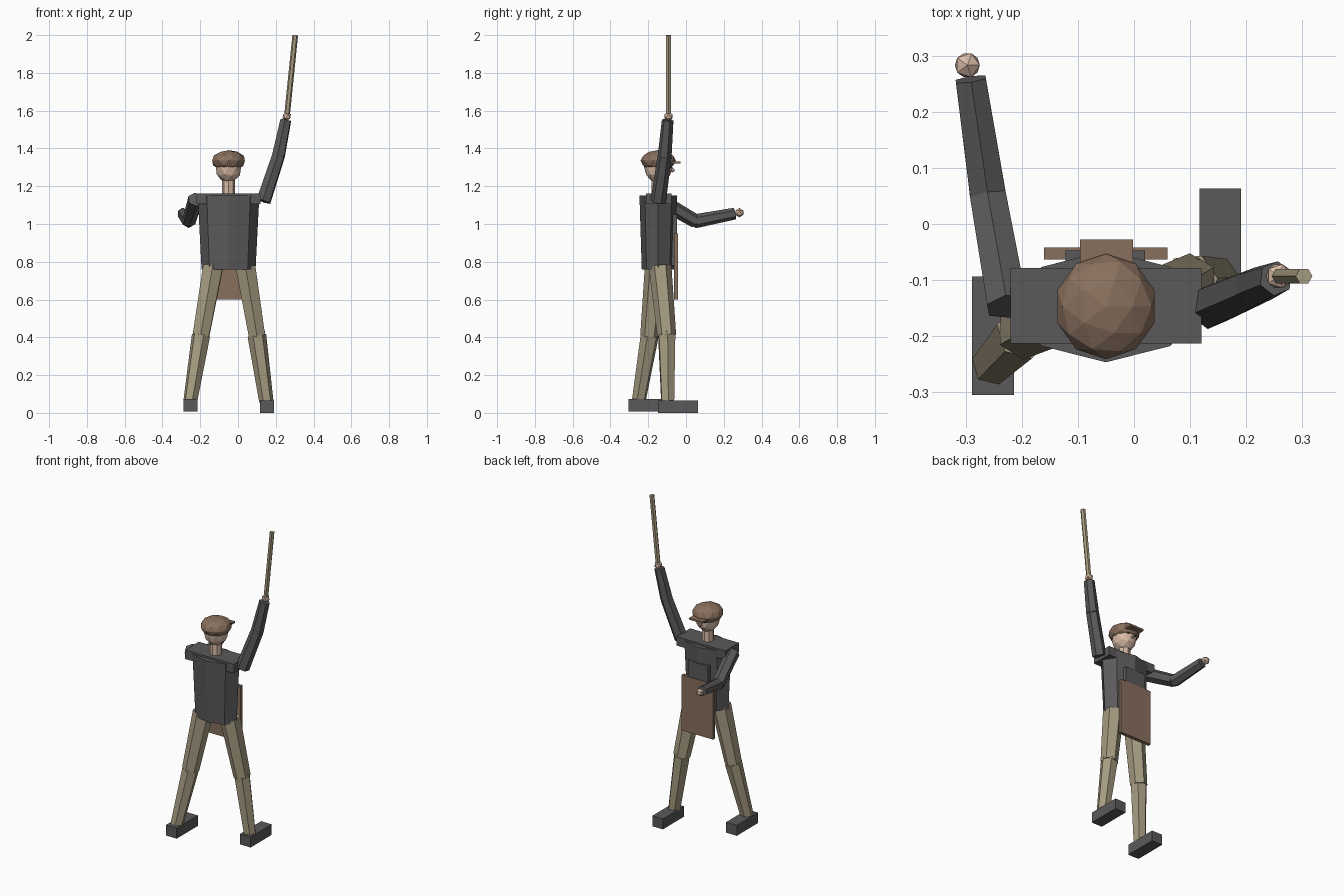
import bpy, bmesh, math
from mathutils import Vector, Matrix

if "Cube" in bpy.data.objects:
    bpy.data.objects.remove(bpy.data.objects["Cube"], do_unlink=True)


def material(name, rgb):
    m = bpy.data.materials.new(name)
    m.use_nodes = True
    m.diffuse_color = (*rgb, 1)
    m.node_tree.nodes["Principled BSDF"].inputs["Base Color"].default_value = (*rgb, 1)
    return m


GREY = material("dark grey cloth", (0.105, 0.10, 0.10))
TAN = material("tan cloth", (0.38, 0.33, 0.22))
BROWN = material("brown leather", (0.25, 0.162, 0.11))
SKIN = material("skin", (0.70, 0.50, 0.39))
WOOD = material("pale wood", (0.40, 0.34, 0.22))
BLACK = material("eye black", (0.02, 0.02, 0.02))


def finish(name, bm, mat):
    mesh = bpy.data.meshes.new(name)
    bm.to_mesh(mesh)
    bm.free()
    mesh.materials.append(mat)
    ob = bpy.data.objects.new(name, mesh)
    bpy.context.collection.objects.link(ob)
    return ob


def box(name, low, high, mat):
    low, high = Vector(low), Vector(high)
    bm = bmesh.new()
    bmesh.ops.create_cube(bm, size=1)
    bmesh.ops.scale(bm, vec=high - low, verts=bm.verts)
    bmesh.ops.translate(bm, vec=(low + high) / 2, verts=bm.verts)
    return finish(name, bm, mat)


def ball(name, centre, radii, mat, detail=1):
    bm = bmesh.new()
    bmesh.ops.create_icosphere(bm, subdivisions=detail, radius=1)
    bmesh.ops.scale(bm, vec=radii, verts=bm.verts)
    bmesh.ops.translate(bm, vec=centre, verts=bm.verts)
    return finish(name, bm, mat)


def rod(name, start, end, r1, r2, mat, sides=6):
    start, end = Vector(start), Vector(end)
    axis = end - start
    bm = bmesh.new()
    bmesh.ops.create_cone(bm, cap_ends=True, segments=sides, radius1=r1,
                          radius2=r2, depth=axis.length)
    turn = axis.to_track_quat('Z', 'Y').to_matrix().to_4x4()
    bm.transform(Matrix.Translation((start + end) / 2) @ turn)
    return finish(name, bm, mat)


def limb(name, parts, points, radii, mat):
    """Two tapered segments with a faceted joint between them."""
    for i in range(2):
        rod(f"{name}_{parts[i]}", points[i], points[i + 1], radii[i], radii[i + 1], mat)
    ball(f"{name}_joint", points[1], [radii[1] * 0.97] * 3, mat)


CX, CY = -0.05, -0.147  # body axis

# Torso: tapered oval octagon
torso = rod("torso", (0, 0, 0.76), (0, 0, 1.15), 0.143, 0.163, GREY, 8)
torso.data.transform(Matrix.Translation((CX, CY, 0)) @ Matrix.Diagonal((1, 0.61, 1, 1)))
box("shoulders", (-0.22, -0.213, 1.105), (0.12, -0.078, 1.162), GREY)
box("chest_bib", (-0.122, -0.09, 0.78), (0.02, -0.047, 1.05), GREY)
box("apron", (-0.16, -0.063, 0.6), (0.06, -0.042, 0.95), BROWN)

# Head, face and cap
rod("neck", (CX, CY, 1.14), (CX, CY, 1.25), 0.035, 0.035, SKIN, 8)
ball("head", (CX, CY, 1.3), (0.07, 0.075, 0.083), SKIN, 2)
ball("nose", (CX, CY + 0.075, 1.285), (0.01, 0.014, 0.012), SKIN)
for side, sx in (("left", -1), ("right", 1)):
    ball(f"{side}_eye", (CX + sx * 0.027, CY + 0.066, 1.306), (0.009, 0.009, 0.009), BLACK)
ball("cap", (CX, CY, 1.335), (0.091, 0.094, 0.056), BROWN, 2)
box("cap_brim", (-0.096, -0.12, 1.32), (-0.002, -0.028, 1.331), BROWN)

# Legs in mid stride
leg_radii = (0.06, 0.05, 0.038)
limb("left_leg", ("thigh", "shin"),
     ((0.04, -0.137, 0.775), (0.1, -0.102, 0.41), (0.15, -0.097, 0.06)), leg_radii, TAN)
limb("right_leg", ("thigh", "shin"),
     ((-0.132, -0.158, 0.775), (-0.196, -0.192, 0.41), (-0.252, -0.25, 0.065)), leg_radii, TAN)
box("left_shoe", (0.117, -0.147, 0), (0.191, 0.063, 0.066), GREY)
box("right_shoe", (-0.289, -0.305, 0.008), (-0.214, -0.094, 0.074), GREY)

# Raised arm with stick, other arm stretched forward
arm_radii = (0.041, 0.037, 0.031)
limb("left_arm", ("upper", "forearm"),
     ((0.135, CY, 1.12), (0.214, -0.113, 1.36), (0.253, -0.097, 1.55)), arm_radii, GREY)
limb("right_arm", ("upper", "forearm"),
     ((-0.225, CY, 1.13), (-0.26, 0.05, 1.015), (-0.291, 0.258, 1.055)), arm_radii, GREY)
ball("left_hand", (0.258, -0.093, 1.57), (0.025, 0.025, 0.025), SKIN)
ball("right_hand", (-0.297, 0.283, 1.06), (0.025, 0.025, 0.025), SKIN)
rod("stick", (0.258, -0.093, 1.56), (0.303, -0.093, 2.0), 0.015, 0.015, WOOD)
